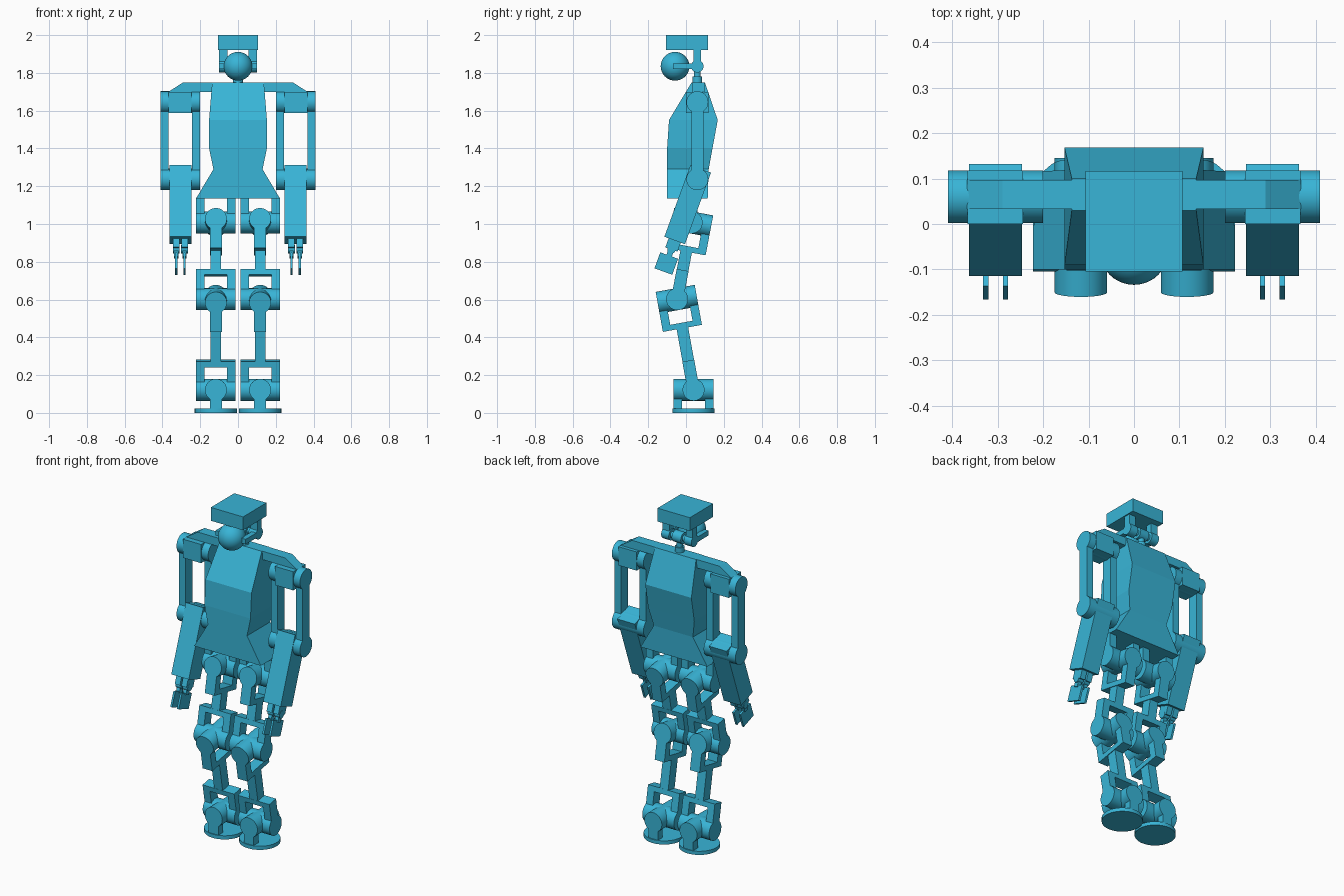
import bpy, bmesh, math
from mathutils import Matrix, Vector

if "Cube" in bpy.data.objects:
    bpy.data.objects.remove(bpy.data.objects["Cube"])

blue = bpy.data.materials.new("sky_blue")
blue.diffuse_color = (0.04, 0.46, 0.68, 1)
blue.use_nodes = True
blue.node_tree.nodes["Principled BSDF"].inputs["Base Color"].default_value = blue.diffuse_color
WORLD = Matrix.Identity(4)
R = 0.058  # joint radius


def finish(name, bm, frame=WORLD, smooth=False):
    bmesh.ops.recalc_face_normals(bm, faces=bm.faces)
    me = bpy.data.meshes.new(name)
    bm.to_mesh(me)
    bm.free()
    me.materials.append(blue)
    ob = bpy.data.objects.new(name, me)
    ob.matrix_world = frame
    bpy.context.collection.objects.link(ob)
    if smooth:
        bpy.ops.object.select_all(action='DESELECT')
        ob.select_set(True)
        bpy.context.view_layer.objects.active = ob
        bpy.ops.object.shade_smooth_by_angle(angle=math.radians(30))
    return ob


def box(name, xs, ys, zs, frame=WORLD):
    bm = bmesh.new()
    mid = [(a + b) / 2 for a, b in (xs, ys, zs)]
    size = [abs(b - a) for a, b in (xs, ys, zs)]
    bmesh.ops.create_cube(bm, size=1, matrix=Matrix.Translation(mid) @ Matrix.Diagonal((*size, 1)))
    return finish(name, bm, frame)


def cyl(name, axis, centre, r, length, frame=WORLD):
    bm = bmesh.new()
    rot = {'x': Matrix.Rotation(math.pi / 2, 4, 'Y'),
           'y': Matrix.Rotation(math.pi / 2, 4, 'X'), 'z': WORLD}[axis]
    bmesh.ops.create_cone(bm, cap_ends=True, segments=40, radius1=r, radius2=r, depth=length,
                          matrix=Matrix.Translation(centre) @ rot)
    return finish(name, bm, frame, True)


def joint_frame(x, y, z, lean):
    """Frame at a joint; positive lean tips the top towards the front."""
    return Matrix.Translation((x, y, z)) @ Matrix.Rotation(lean, 4, 'X')


def yoke(name, axis, end, frame):
    """Two plates beside a joint, closed by a crossbar at height end."""
    near = math.copysign(0.03, end)
    for k in (-1, 1):
        plate, wide = (k * 0.06, k * 0.105), (-0.032, 0.032)
        xs, ys = (plate, wide) if axis == 'x' else (wide, plate)
        box(name + "_plate", xs, ys, (0, end), frame)
    xs, ys = ((-0.105, 0.105), (-0.032, 0.032))
    if axis == 'y':
        xs, ys = ys, xs
    box(name + "_crossbar", xs, ys, (end - near, end), frame)


# torso: rows of (height, half width, front, back)
bm = bmesh.new()
rows = []
for z, w, f, b in ((1.135, .222, -.10, .115), (1.29, .13, -.10, .12), (1.40, .153, -.10, .14),
                   (1.55, .153, -.09, .168), (1.75, .137, .03, .10)):
    rows.append([bm.verts.new(p) for p in ((-w, f, z), (w, f, z), (w, b, z), (-w, b, z))])
for lo, hi in zip(rows, rows[1:]):
    for i in range(4):
        j = (i + 1) % 4
        bm.faces.new((lo[i], lo[j], hi[j], hi[i]))
bm.faces.new(rows[0])
bm.faces.new(rows[-1])
finish("torso", bm)

# shoulder beam with sloped ends
bm = bmesh.new()
beam = bm.faces.new([bm.verts.new((x, .033, z)) for x, z in
                     ((-.368, 1.70), (.368, 1.70), (.29, 1.75), (-.29, 1.75))])
out = bmesh.ops.extrude_face_region(bm, geom=[beam])
bmesh.ops.translate(bm, vec=(0, .064, 0), verts=[v for v in out['geom'] if isinstance(v, bmesh.types.BMVert)])
finish("shoulder_beam", bm)

# neck and head
cyl("neck_base", 'z', (0, .06, 1.762), .026, .036)
cyl("neck", 'z', (0, .06, 1.80), .018, .09)
cyl("neck_hub", 'x', (0, .06, 1.835), .033, .06)
cyl("head_axle", 'x', (0, .06, 1.835), .018, .19)
box("head_block", (-.107, .107), (-.105, .117), (1.92, 2.0))
bm = bmesh.new()
bmesh.ops.create_uvsphere(bm, u_segments=40, v_segments=24, radius=.076,
                          matrix=Matrix.Translation((0, -.058, 1.835)))
finish("face_ball", bm, WORLD, True)
for s in (-1, 1):
    cyl("head_hub", 'x', (s * .075, .06, 1.835), .033, .05)
    box("head_post", (s * .055, s * .1), (.04, .08), (1.835, 1.925))
    box("face_arm", (s * .07, s * .1), (-.07, .06), (1.82, 1.85))

for s in (-1, 1):
    # upper arm
    ax = s * .305
    box("shoulder_block", (s * .245, s * .367), (0, .118), (1.588, 1.70))
    for z in (1.645, 1.237):
        cyl("arm_joint", 'x', (ax, .06, z), R, .21)
    for a, b in ((.2, .243), (.367, .41)):
        box("upper_arm_plate", (s * a, s * b), (.028, .092), (1.237, 1.645))

    # forearm and gripper
    fa = joint_frame(ax, .058, 1.237, math.radians(-20))
    box("forearm", (-.058, .058), (-.058, .058), (-.345, .058), fa)
    for k in (-1, 1):
        x = k * .022
        box("wrist", (x - .017, x + .017), (-.034, .034), (-.395, -.34), fa)
        cyl("knuckle", 'x', (x, 0, -.395), .022, .036, fa)
        box("finger_link", (x - .011, x + .011), (-.015, .015), (-.44, -.39), fa)
        box("finger", (x - .006, x + .006), (-.05, .05), (-.52, -.43), fa)

    # leg joints
    lx = s * .117
    hip, knee, ankle = Vector((lx, .03, 1.008)), Vector((lx, -.047, .602)), Vector((lx, .04, .122))
    thigh_lean = -math.atan2(hip.y - knee.y, hip.z - knee.z)
    shin_lean = math.atan2(ankle.y - knee.y, knee.z - ankle.z)
    for part, top, bottom, lean in (("thigh", hip, knee, thigh_lean), ("shin", knee, ankle, shin_lean)):
        upper, lower = joint_frame(*top, lean), joint_frame(*bottom, lean)
        length = (top - bottom).length
        cyl(part + "_top_pin", 'y', (0, 0, 0), R, .21, upper)
        yoke(part + "_top_yoke", 'y', -.157, upper)
        box(part + "_bar", (-.028, .028), (-.031, .031), (.15, length - .15), lower)
        cyl(part + "_bottom_pin", 'x', (0, 0, 0), R, .21, lower)
        yoke(part + "_bottom_yoke", 'x', .157, lower)

    # hip posts up into the torso
    cyl("hip_pin", 'x', hip, R, .21)
    for k in (-1, 1):
        box("hip_post", (lx + k * .06, lx + k * .105), (-.002, .062), (1.008, 1.14))

    # ankle and round foot
    cyl("ankle_pin", 'y', ankle, R, .21)
    for k in (-1, 1):
        box("ankle_post", (lx - .032, lx + .032), (.04 + k * .06, .04 + k * .105), (.01, .122))
    cyl("foot", 'z', (lx, .04, .011), .112, .022)
